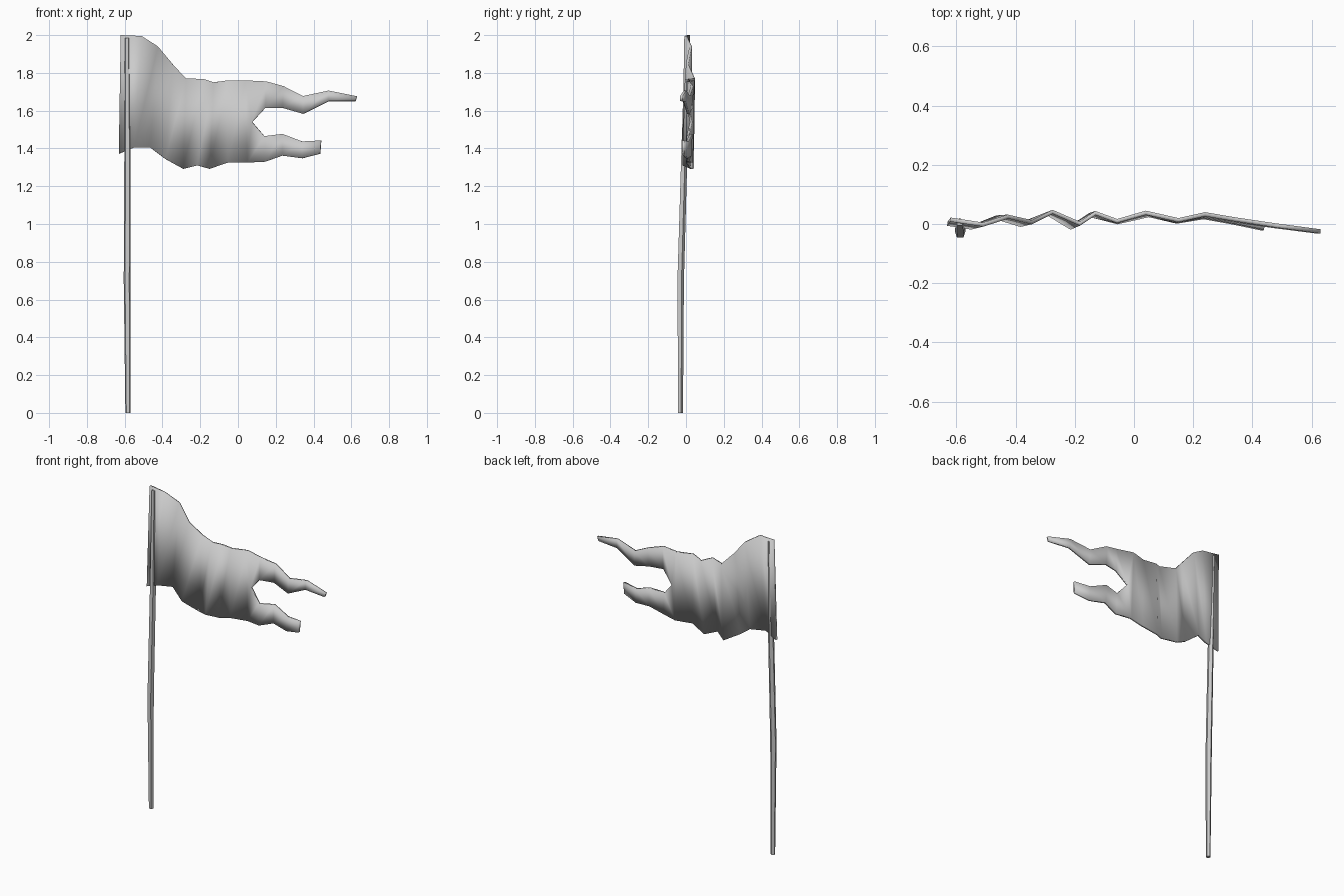
import bpy, bmesh, math

if "Cube" in bpy.data.objects:
    bpy.data.objects.remove(bpy.data.objects["Cube"])


def make_object(name, bm, angle):
    bmesh.ops.recalc_face_normals(bm, faces=bm.faces)
    mesh = bpy.data.meshes.new(name)
    bm.to_mesh(mesh)
    bm.free()
    obj = bpy.data.objects.new(name, mesh)
    bpy.context.collection.objects.link(obj)
    bpy.ops.object.select_all(action='DESELECT')
    obj.select_set(True)
    bpy.context.view_layer.objects.active = obj
    bpy.ops.object.shade_smooth_by_angle(angle=math.radians(angle))
    return obj


def strip(bm, upper, lower):
    for i in range(len(upper) - 1):
        bm.faces.new((lower[i], lower[i + 1], upper[i + 1], upper[i]))


# rippled cloth: upper and lower edges as (x, y, z)
top_edge = [(-.62, .015, 2.0), (-.51, -.002, 1.995), (-.425, .025, 1.94),
            (-.345, .006, 1.845), (-.275, .041, 1.77), (-.183, .001, 1.768),
            (-.13, .037, 1.75), (-.057, .01, 1.76), (.04, .038, 1.76)]
bottom_edge = [(-.63, .001, 1.372), (-.55, -.012, 1.405), (-.465, .022, 1.405),
               (-.385, -.003, 1.345), (-.29, .034, 1.292), (-.215, -.012, 1.31),
               (-.15, .03, 1.292), (-.055, .006, 1.325), (.05, .03, 1.325)]
# the two torn tails
tail_top = [(.15, .013, 1.755), (.24, .033, 1.73), (.345, .015, 1.677),
            (.48, -.005, 1.706), (.63, -.025, 1.676)]
notch_top = [(.145, .011, 1.615), (.235, .029, 1.615), (.345, .011, 1.583),
             (.48, -.008, 1.65), (.622, -.026, 1.65)]
notch_bottom = [(.14, .01, 1.465), (.235, .027, 1.477), (.34, .008, 1.437),
                (.44, -.013, 1.442)]
tail_bottom = [(.145, .008, 1.33), (.235, .023, 1.362), (.34, .004, 1.348),
               (.435, -.016, 1.372)]

bm = bmesh.new()
rows = [[bm.verts.new(p) for p in row] for row in
        (top_edge, bottom_edge, tail_top, notch_top, notch_bottom, tail_bottom)]
top, bottom, t_top, n_top, n_bottom, t_bottom = rows
tip = bm.verts.new((.075, .027, 1.54))
strip(bm, top, bottom)
bm.faces.new((bottom[-1], tip, top[-1]))
strip(bm, [top[-1]] + t_top, [tip] + n_top)
strip(bm, [tip] + n_bottom, [bottom[-1]] + t_bottom)
flag = make_object("flag_cloth", bm, 35)
solid = flag.modifiers.new("thickness", 'SOLIDIFY')
solid.thickness = .014
solid.offset = 0

# slightly bent wooden pole
bm = bmesh.new()
sides = 5
rings = []
for x, y, z, r in [(-.583, -.03, 0, .014), (-.587, -.03, .7, .019),
                   (-.585, -.011, 1.35, .018), (-.588, .006, 1.985, .014)]:
    rings.append([bm.verts.new((x + r * math.cos(a), y + r * math.sin(a), z))
                  for a in (math.tau * (i + .25) / sides for i in range(sides))])
for a, b in zip(rings, rings[1:]):
    for i in range(sides):
        j = (i + 1) % sides
        bm.faces.new((a[i], a[j], b[j], b[i]))
bm.faces.new(rings[0])
bm.faces.new(rings[-1])
make_object("pole", bm, 30)
